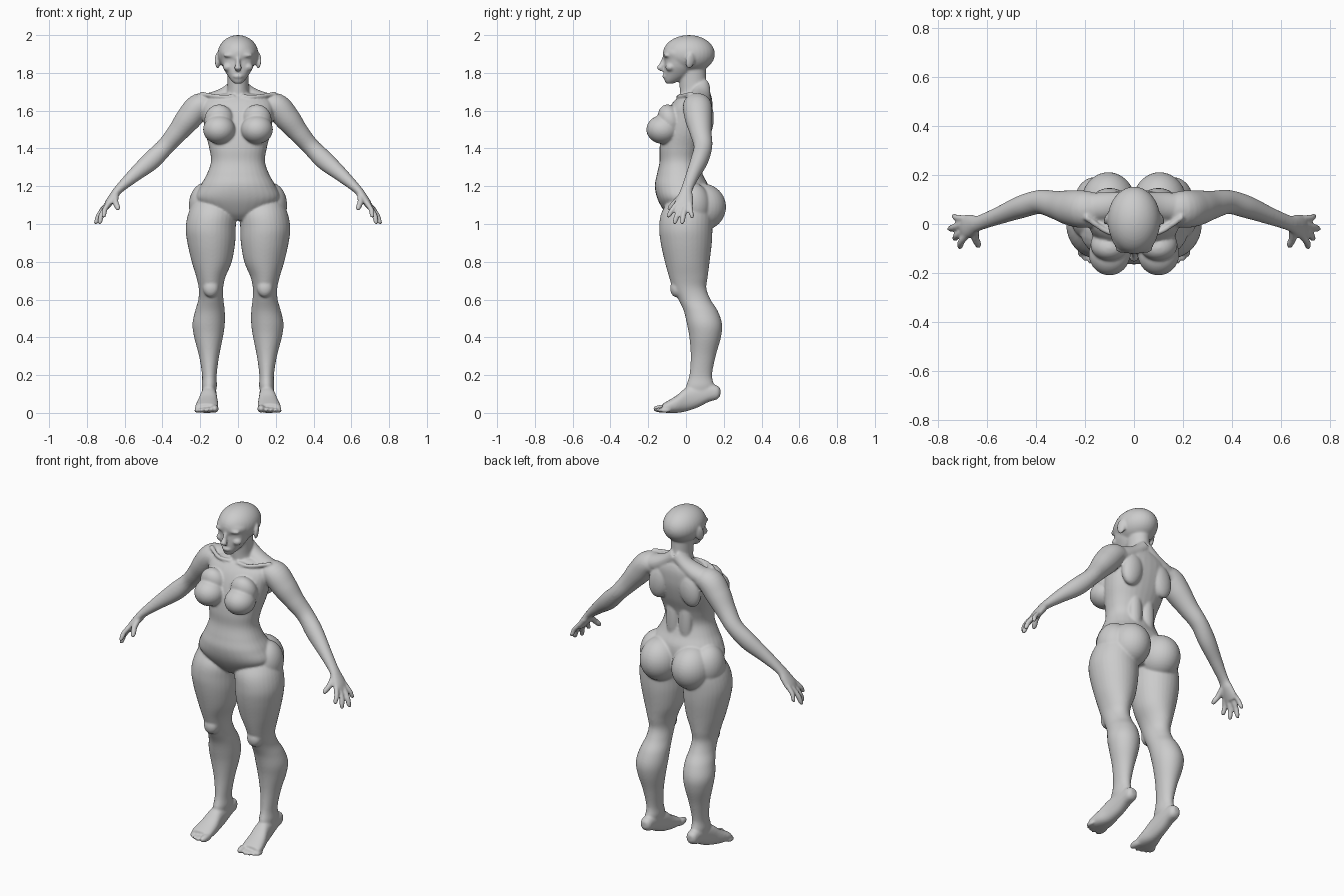
import bpy, bmesh, math
from mathutils import Vector, Matrix

bm = bmesh.new()
X, Y, Z = Vector((1, 0, 0)), Vector((0, 1, 0)), Vector((0, 0, 1))


def spline(rows, n=6):
    """Catmull-Rom through rows of numbers."""
    out = []
    for i in range(len(rows) - 1):
        p0, p1, p2 = rows[max(i - 1, 0)], rows[i], rows[i + 1]
        p3 = rows[min(i + 2, len(rows) - 1)]
        for k in range(n):
            t = k / n
            out.append([0.5 * (2 * b + (c - a) * t + (2 * a - 5 * b + 4 * c - d) * t * t
                               + (3 * b - a - 3 * c + d) * t ** 3)
                        for a, b, c, d in zip(p0, p1, p2, p3)])
    return out + [list(rows[-1])]


def tube(rows, frame=None, both=True, power=1.0, sides=32):
    """Loft of ovals (x, y, z, a, b); frame fixes the oval axes."""
    pts = spline(rows)
    for s in ((1, -1) if both else (1,)):
        rings = []
        for i, (x, y, z, a, b) in enumerate(pts):
            if frame:
                u, v = frame
            else:
                t = Vector(pts[min(i + 1, len(pts) - 1)][:3]) - Vector(pts[max(i - 1, 0)][:3])
                u = t.cross(Y).normalized()
                v = t.cross(u).normalized()
            ring = []
            for k in range(sides):
                c, d = math.cos(math.tau * k / sides), math.sin(math.tau * k / sides)
                p = Vector((x, y, z)) + u * math.copysign(abs(c) ** power, c) * max(a, .003) \
                    + v * math.copysign(abs(d) ** power, d) * max(b, .003)
                ring.append(bm.verts.new((p.x * s, p.y, p.z)))
            rings.append(ring)
        for r, q in zip(rings, rings[1:]):
            for k in range(sides):
                j = (k + 1) % sides
                bm.faces.new((r[k], r[j], q[j], q[k]))
        bm.faces.new(rings[0])
        bm.faces.new(rings[-1])


def stack(rows, both=True, power=1.0):
    """Horizontal loft from rows (z, left, right, front, back)."""
    tube([((l + r) / 2, (f + b) / 2, z, (r - l) / 2, (b - f) / 2) for z, l, r, f, b in rows],
         (X, Y), both, power)


def blob(c, r, both=True, tilt=(0, 0, 0)):
    for s in ((1, -1) if both else (1,)):
        m = Matrix.Translation((c[0] * s, c[1], c[2]))
        for ang, ax in zip((tilt[0], tilt[1] * s, tilt[2] * s), 'XYZ'):
            m = m @ Matrix.Rotation(math.radians(ang), 4, ax)
        bmesh.ops.create_uvsphere(bm, u_segments=32, v_segments=20, radius=1,
                                  matrix=m @ Matrix.Diagonal((*r, 1)))


# torso: (z, half width, front, back)
stack([(z, -w, w, f, b) for z, w, f, b in [
    (1.02, .06, -.07, .08), (1.06, .15, -.11, .11), (1.13, .222, -.15, .125),
    (1.2, .2, -.165, .12), (1.26, .167, -.155, .09), (1.33, .143, -.14, .07),
    (1.4, .152, -.14, .085), (1.48, .172, -.13, .115), (1.56, .185, -.11, .135),
    (1.62, .19, -.085, .14), (1.66, .17, -.055, .138), (1.69, .09, -.02, .13)]],
    both=False, power=.9)
blob((.105, .085, 1.09), (.112, .127, .125))                 # buttocks
blob((.17, .03, 1.1), (.09, .1, .12))                        # hips
blob((.1, -.122, 1.5), (.085, .088, .076))                   # breasts
blob((.1, -.085, 1.55), (.078, .062, .085), tilt=(20, 0, 0))
blob((.1, .105, 1.56), (.065, .042, .1), tilt=(0, -12, 0))   # shoulder blades
blob((.042, .062, 1.34), (.04, .03, .16))                    # lower back
tube([(.02, -.035, 1.675, .012, .012), (.1, -.035, 1.675, .011, .011),
      (.2, .03, 1.69, .012, .012)])                          # collarbones
tube([(.0, .085, 1.74, .04, .04), (.06, .08, 1.69, .04, .05),
      (.13, .07, 1.65, .05, .06), (.21, .065, 1.63, .05, .055)])  # trapezius

# neck and head
stack([(1.64, -.08, .08, -.03, .13), (1.7, -.06, .06, -.033, .125),
       (1.75, -.056, .056, -.035, .108), (1.85, -.06, .06, -.04, .105)], False)
blob((0, .015, 1.9), (.108, .138, .1), False)
stack([(z, -w, w, f, b) for z, w, f, b in [
    (1.743, .018, -.105, -.07), (1.76, .036, -.114, -.03), (1.79, .058, -.116, .02),
    (1.83, .08, -.115, .05), (1.87, .09, -.113, .06), (1.91, .095, -.12, .06),
    (1.95, .07, -.1, .06)]], False, .9)
tube([(0, -.112, 1.885, .011, .012), (0, -.124, 1.85, .012, .016),
      (0, -.138, 1.825, .019, .018), (0, -.122, 1.808, .012, .01)], (X, Y), False)  # nose
blob((.04, -.098, 1.893), (.038, .022, .013))                # brows
blob((.052, -.083, 1.83), (.028, .026, .022))                # cheekbones
blob((0, -.112, 1.782), (.027, .014, .012), False)           # lips
blob((.108, .022, 1.865), (.012, .026, .043), tilt=(-12, 0, 25))  # ears

# legs: (z, inner, outer, front, back)
stack([(1.14, .04, .225, -.08, .12), (1.06, .01, .262, -.13, .14),
       (.98, .012, .277, -.142, .14), (.9, .015, .268, -.134, .137),
       (.8, .033, .245, -.112, .125), (.72, .066, .221, -.09, .115),
       (.66, .079, .208, -.07, .108), (.6, .077, .21, -.04, .13),
       (.54, .07, .227, -.012, .168), (.47, .07, .241, .005, .191),
       (.4, .08, .232, .018, .185), (.3, .1, .206, .025, .157),
       (.2, .113, .19, .018, .138), (.14, .112, .192, .0, .15),
       (.09, .125, .185, .0, .14)])
blob((.143, -.05, .66), (.042, .034, .048))                  # kneecaps

# feet with raised heels
tube([(.152, .182, .11, .016, .018), (.152, .165, .108, .032, .036),
      (.152, .12, .105, .037, .047), (.153, .06, .088, .04, .06),
      (.156, 0, .07, .046, .062), (.161, -.05, .046, .056, .046),
      (.166, -.1, .031, .061, .031), (.167, -.125, .026, .055, .022)], (X, Z), power=.85)
for x, end, r in [(.123, -.175, .021), (.156, -.172, .015), (.18, -.164, .014),
                  (.202, -.153, .013), (.219, -.138, .012)]:
    blob((x, (end - .08) / 2, r + .001), (r, abs(end + .08) / 2, r))

# arms
tube([(.12, .06, 1.63, .045, .06), (.2, .06, 1.625, .068, .076),
      (.26, .066, 1.56, .068, .072), (.32, .078, 1.485, .055, .058),
      (.385, .09, 1.41, .047, .049), (.46, .07, 1.335, .05, .046),
      (.55, .035, 1.258, .037, .036), (.63, .005, 1.185, .024, .031),
      (.66, -.003, 1.145, .023, .041), (.685, -.01, 1.11, .02, .048),
      (.7, -.012, 1.085, .015, .042)])
blob((.205, .06, 1.625), (.063, .075, .062), tilt=(0, 40, 0))  # deltoids

# fingers and thumb: (base, tip, radius)
for a, b, r in [((.68, -.043, 1.115), (.715, -.098, 1.035), .014),
                ((.69, -.025, 1.1), (.737, -.063, 1.0), .0145),
                ((.695, .0, 1.1), (.758, -.022, 1.0), .0145),
                ((.69, .022, 1.11), (.742, .033, 1.03), .013),
                ((.645, -.01, 1.16), (.636, -.095, 1.075), .016)]:
    a, b = Vector(a), Vector(b)
    bow = Vector((.008, -.002, 0))
    tube([(*a, r, r), (*(a.lerp(b, .5) + bow), r, r), (*a.lerp(b, .85), r * .9, r * .9),
          (*b, r * .5, r * .5)], sides=16)

# fuse all parts into one smooth skin
bmesh.ops.recalc_face_normals(bm, faces=bm.faces)
me = bpy.data.meshes.new("body")
bm.to_mesh(me)
bm.free()
body = bpy.data.objects.new("body", me)
bpy.context.collection.objects.link(body)
bpy.context.view_layer.objects.active = body
body.select_set(True)
rm = body.modifiers.new("fuse", 'REMESH')
rm.mode = 'VOXEL'
rm.voxel_size = .006
rm.use_smooth_shade = True
sm = body.modifiers.new("soften", 'SMOOTH')
sm.factor = .5
sm.iterations = 7
for m in ("fuse", "soften"):
    bpy.ops.object.modifier_apply(modifier=m)
bpy.ops.object.shade_smooth()
